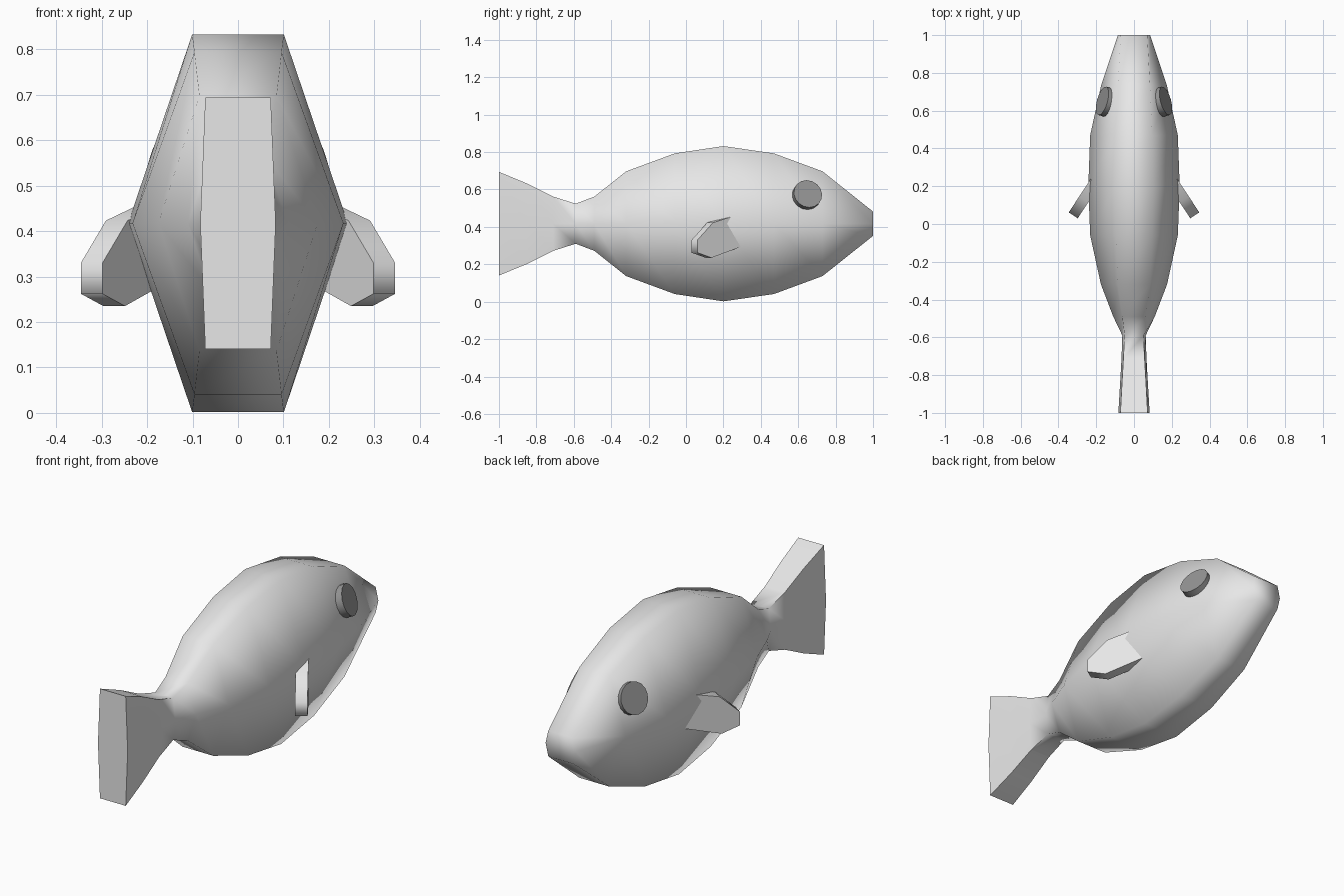
import bpy, bmesh, math
from mathutils import Vector

cube = bpy.data.objects.get("Cube")
if cube:
    bpy.data.objects.remove(cube, do_unlink=True)


def material(name, value):
    mat = bpy.data.materials.new(name)
    mat.use_nodes = True
    colour = (value, value, value, 1)
    mat.diffuse_color = colour
    mat.node_tree.nodes["Principled BSDF"].inputs["Base Color"].default_value = colour
    return mat


light_grey = material("light grey", 0.8)
dark_grey = material("dark grey", 0.3)


def loft(name, rings, mat):
    """Skin a row of closed rings, cap both ends and smooth all but the hard edges."""
    bm = bmesh.new()
    loops = [[bm.verts.new(p) for p in ring] for ring in rings]
    count = len(loops[0])
    for a, b in zip(loops, loops[1:]):
        for i in range(count):
            j = (i + 1) % count
            bm.faces.new((a[i], a[j], b[j], b[i]))
    bm.faces.new(loops[0])
    bm.faces.new(loops[-1])
    bmesh.ops.recalc_face_normals(bm, faces=bm.faces[:])
    mesh = bpy.data.meshes.new(name)
    bm.to_mesh(mesh)
    bm.free()
    mesh.materials.append(mat)
    obj = bpy.data.objects.new(name, mesh)
    bpy.context.collection.objects.link(obj)
    bpy.ops.object.select_all(action='DESELECT')
    obj.select_set(True)
    bpy.context.view_layer.objects.active = obj
    bpy.ops.object.shade_smooth_by_angle(angle=math.radians(80))
    return obj


# Body and tail: six-sided sections as (y, half height, middle half width, ridge half width)
MID = 0.417
sections = [
    (-1.00, 0.277, 0.083, 0.072), (-0.85, 0.215, 0.074, 0.064),
    (-0.71, 0.145, 0.066, 0.056), (-0.59, 0.107, 0.062, 0.05),
    (-0.49, 0.145, 0.11, 0.062), (-0.32, 0.28, 0.175, 0.085),
    (-0.06, 0.376, 0.232, 0.096), (0.20, 0.415, 0.242, 0.101),
    (0.47, 0.376, 0.232, 0.096), (0.73, 0.28, 0.175, 0.085),
    (1.00, 0.065, 0.085, 0.07),
]
rings = []
for y, h, w, r in sections:
    outline = [(r, h), (w, 0), (r, -h), (-r, -h), (-w, 0), (-r, h)]
    rings.append([(x, y, MID + z) for x, z in outline])
loft("fish_body", rings, light_grey)

# Side fin outline: distance in from the tip, height
fin_outline = [(0, 0.33), (0, 0.262), (0.09, 0.235), (0.3, 0.3), (0.24, 0.46), (0.1, 0.423)]
fin_axis = Vector((0.55, -0.835, 0))
fin_across = Vector((0.835, 0.55, 0)) * 0.057

for side, label in ((1, "left"), (-1, "right")):
    def flip(p):
        return (p.x * side, p.y, p.z)

    # Fin plate swept backwards
    inner = [Vector((0.298, 0.03, z)) - fin_axis * s for s, z in fin_outline]
    loft(label + "_fin", [[flip(p) for p in inner],
                          [flip(p + fin_across) for p in inner]], light_grey)

    # Eye disc lying along the cheek
    normal = Vector((0.9, 0.25, 0.36)).normalized()
    along = normal.cross(Vector((0, 0, 1))).normalized()
    up = normal.cross(along)
    centre = Vector((0.168, 0.652, 0.577))
    discs = []
    for depth in (0.06, 0):
        discs.append([flip(centre - normal * depth
                           + (along * math.cos(a) + up * math.sin(a)) * 0.078)
                      for a in (math.tau * i / 16 for i in range(16))])
    loft(label + "_eye", discs, dark_grey)
